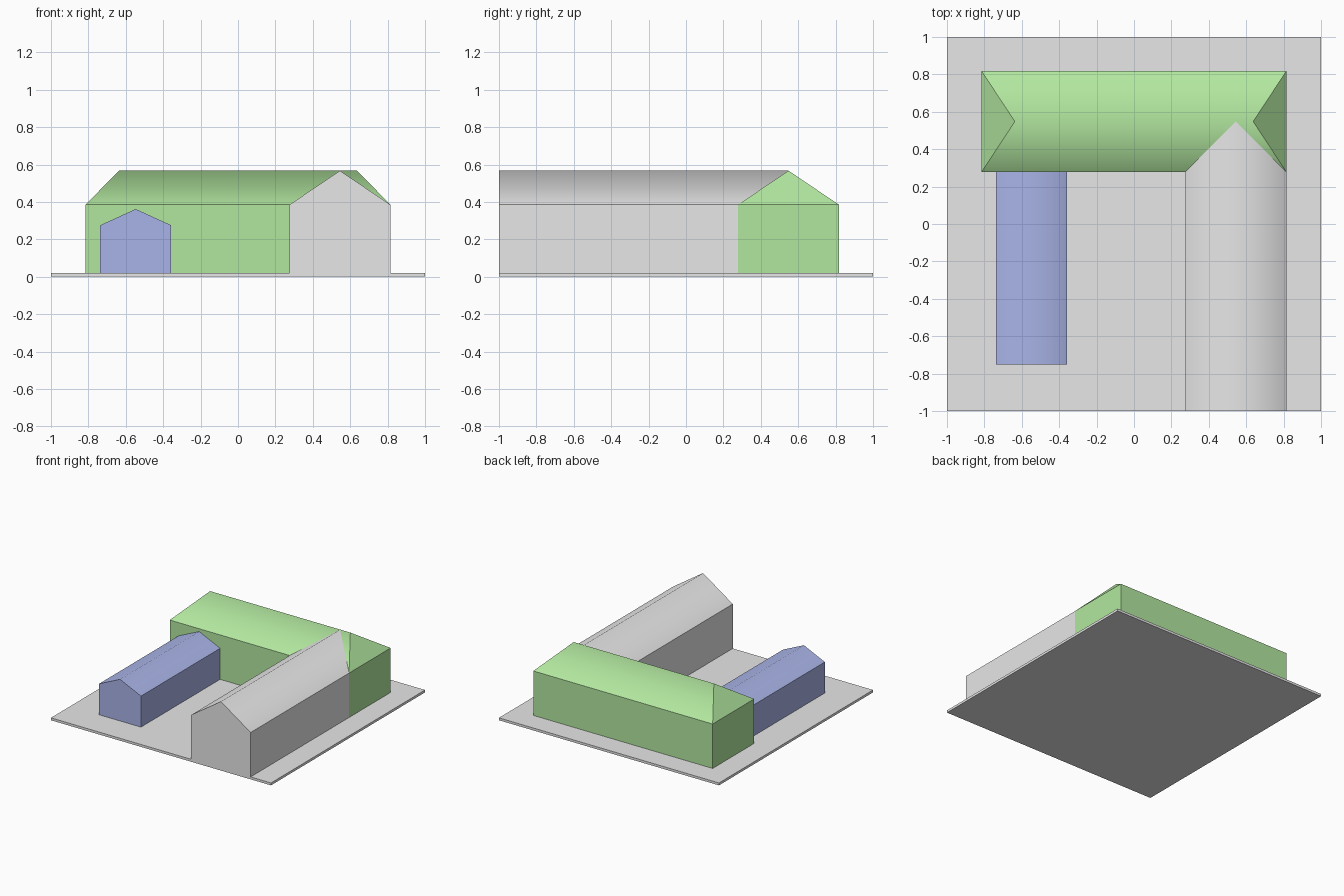
import bpy, bmesh

if "Cube" in bpy.data.objects:
    bpy.data.objects.remove(bpy.data.objects["Cube"])


def material(name, rgb):
    m = bpy.data.materials.new(name)
    m.diffuse_color = (*rgb, 1.0)
    m.use_nodes = True
    m.node_tree.nodes["Principled BSDF"].inputs["Base Color"].default_value = m.diffuse_color
    return m


GREY = material("light_grey", (0.8, 0.8, 0.8))
GREEN = material("soft_green", (0.445, 0.8, 0.347))
BLUE = material("soft_blue", (0.407, 0.468, 0.82))
BASE = 0.02


def house(name, mat, half_width, start, end, eave, ridge, place,
          ridge_start=None, ridge_end=None, open_end=False):
    """Pitched-roof block along a local axis; place(along, across) gives x, y.
    The ridge is softly shaded, all other edges are sharp."""
    rs = start if ridge_start is None else ridge_start
    re = end if ridge_end is None else ridge_end
    bm = bmesh.new()

    def ring(a, r):
        pts = [(a, -half_width, BASE), (a, -half_width, eave), (r, 0, ridge),
               (a, half_width, eave), (a, half_width, BASE)]
        return [bm.verts.new((*place(u, v), z)) for u, v, z in pts]

    first, last = ring(start, rs), ring(end, re)
    for i in range(5):
        j = (i + 1) % 5
        bm.faces.new((first[i], first[j], last[j], last[i]))
    # ends: wall below, roof triangle (gable or hip) above
    for r, a, b in ((first, start, rs), (last, end, re)):
        if r is last and open_end:
            continue
        if abs(a - b) < 1e-6:
            bm.faces.new(r)
        else:
            bm.faces.new((r[0], r[1], r[3], r[4]))
            bm.faces.new((r[1], r[2], r[3]))
    bmesh.ops.recalc_face_normals(bm, faces=bm.faces)
    for f in bm.faces:
        f.smooth = True
    for e in bm.edges:
        e.smooth = all(abs(v.co.z - ridge) < 1e-6 for v in e.verts)
    return finish(name, bm, mat)


def finish(name, bm, mat):
    me = bpy.data.meshes.new(name)
    bm.to_mesh(me)
    bm.free()
    me.materials.append(mat)
    ob = bpy.data.objects.new(name, me)
    bpy.context.collection.objects.link(ob)
    return ob


# ground slab
bm = bmesh.new()
bmesh.ops.create_cube(bm, size=1)
for v in bm.verts:
    v.co = (v.co.x * 2, v.co.y * 2, (v.co.z + 0.5) * BASE)
finish("ground_slab", bm, GREY)

# main hall with hipped roof, running left to right
house("main_hall", GREEN, 0.27, -0.815, 0.815, 0.385, 0.567,
      lambda u, v: (u, 0.548 + v), ridge_start=-0.637, ridge_end=0.637)

# long wing: gable at the front, roof valley dying into the hall roof
house("long_wing", GREY, 0.27, -1.0, 0.278, 0.385, 0.567,
      lambda u, v: (0.545 + v, u), ridge_end=0.548, open_end=True)

# small wing butting against the hall wall
house("small_wing", BLUE, 0.19, -0.75, 0.278, 0.275, 0.362,
      lambda u, v: (-0.547 + v, u))
